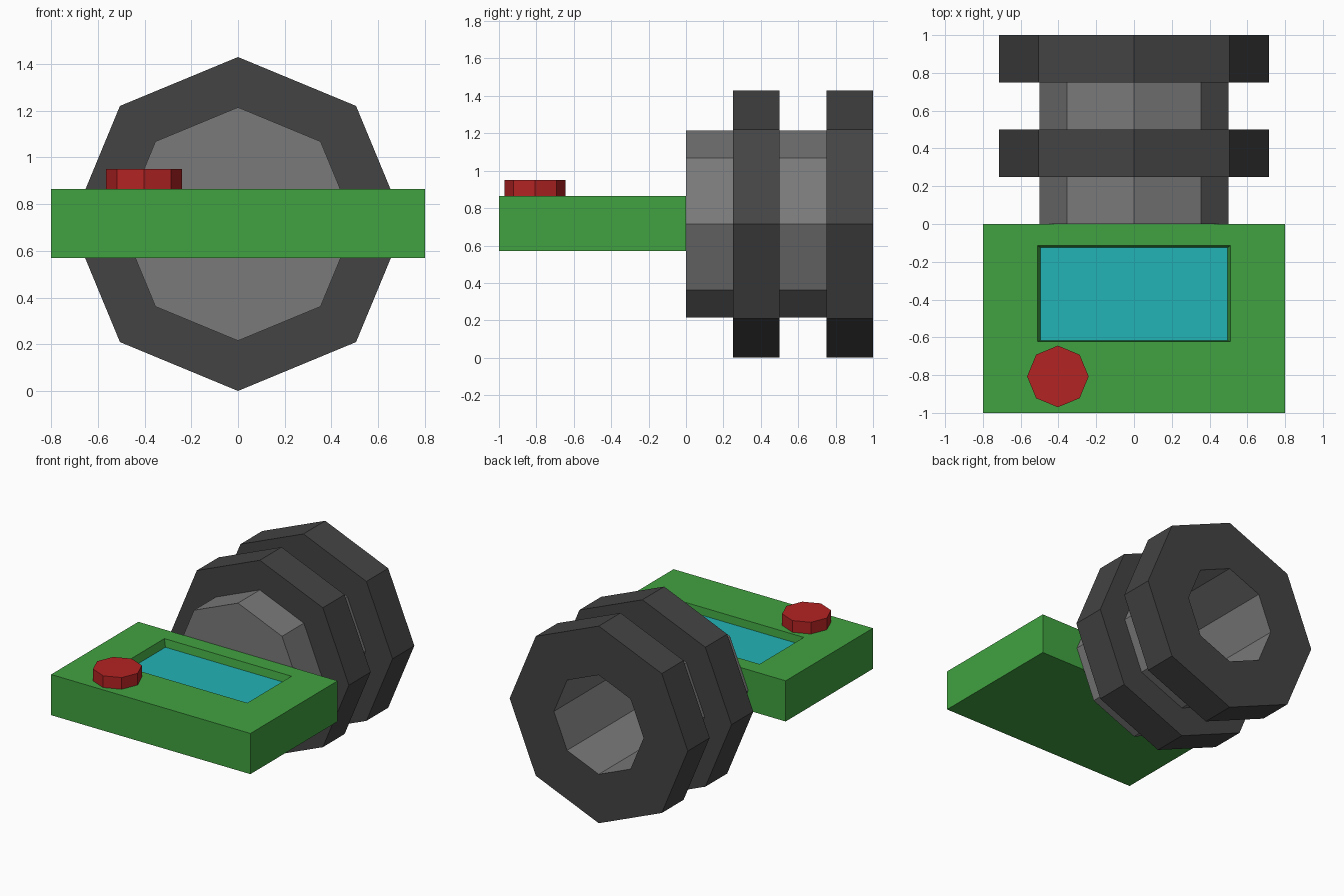
import bpy, bmesh, math

if "Cube" in bpy.data.objects:
    bpy.data.objects.remove(bpy.data.objects["Cube"])


def srgb(r, g, b):
    f = lambda c: c / 12.92 if c <= 0.04045 else ((c + 0.055) / 1.055) ** 2.4
    return (f(r / 255), f(g / 255), f(b / 255), 1)


def material(name, rgb):
    m = bpy.data.materials.new(name)
    m.diffuse_color = srgb(*rgb)
    m.use_nodes = True
    m.node_tree.nodes["Principled BSDF"].inputs["Base Color"].default_value = m.diffuse_color
    return m


GREEN = material("green", (65, 162, 65))
TEAL = material("teal", (35, 179, 183))
RED = material("red", (180, 35, 35))
GREY = material("mid grey", (122, 122, 122))
DARK = material("dark grey", (68, 68, 68))


def finish(bm, name, mats):
    bmesh.ops.recalc_face_normals(bm, faces=bm.faces)
    me = bpy.data.meshes.new(name)
    bm.to_mesh(me)
    bm.free()
    for m in mats:
        me.materials.append(m)
    ob = bpy.data.objects.new(name, me)
    bpy.context.collection.objects.link(ob)
    return ob


# Ribbed barrel: an eight-sided profile turned around the y axis,
# with two dark collars and a bore open at the back
R, BODY, BORE, CZ, N = 0.715, 0.5, 0.36, 0.715, 8
profile = [(BODY, 0), (BODY, .25), (R, .25), (R, .5), (BODY, .5), (BODY, .75),
           (R, .75), (R, 1), (BORE, 1), (BORE, .02)]
bm = bmesh.new()
rings = [[bm.verts.new((r * math.sin(2 * math.pi * i / N), y,
                        CZ + r * math.cos(2 * math.pi * i / N)))
          for i in range(N)] for r, y in profile]
for k, (a, b) in enumerate(zip(rings, rings[1:])):
    dark = max(profile[k][0], profile[k + 1][0]) > 0.6
    for i in range(N):
        j = (i + 1) % N
        bm.faces.new((a[i], a[j], b[j], b[i])).material_index = int(dark)
bm.faces.new(rings[0])
bm.faces.new(rings[-1])
finish(bm, "ribbed_barrel", [GREY, DARK])

# Control box with a recessed screen in its top
X, Z0, Z1 = 0.8, 0.57, 0.865


def rect(bm, x, y0, y1, z):
    return [bm.verts.new(p) for p in
            ((-x, y0, z), (x, y0, z), (x, y1, z), (-x, y1, z))]


bm = bmesh.new()
loops = [rect(bm, X, -1, 0, Z0), rect(bm, X, -1, 0, Z1),
         rect(bm, .51, -.622, -.115, Z1), rect(bm, .495, -.617, -.125, Z1 - .055)]
for a, b in zip(loops, loops[1:]):
    for i in range(4):
        j = (i + 1) % 4
        bm.faces.new((a[i], a[j], b[j], b[i]))
bm.faces.new(loops[0])
bm.faces.new(loops[-1]).material_index = 1
finish(bm, "control_box", [GREEN, TEAL])

# Red push button
bpy.ops.mesh.primitive_cylinder_add(vertices=8, radius=0.163, depth=0.085,
                                    location=(-0.403, -0.807, Z1 + 0.0425))
button = bpy.context.object
button.name = "push_button"
button.data.materials.append(RED)
